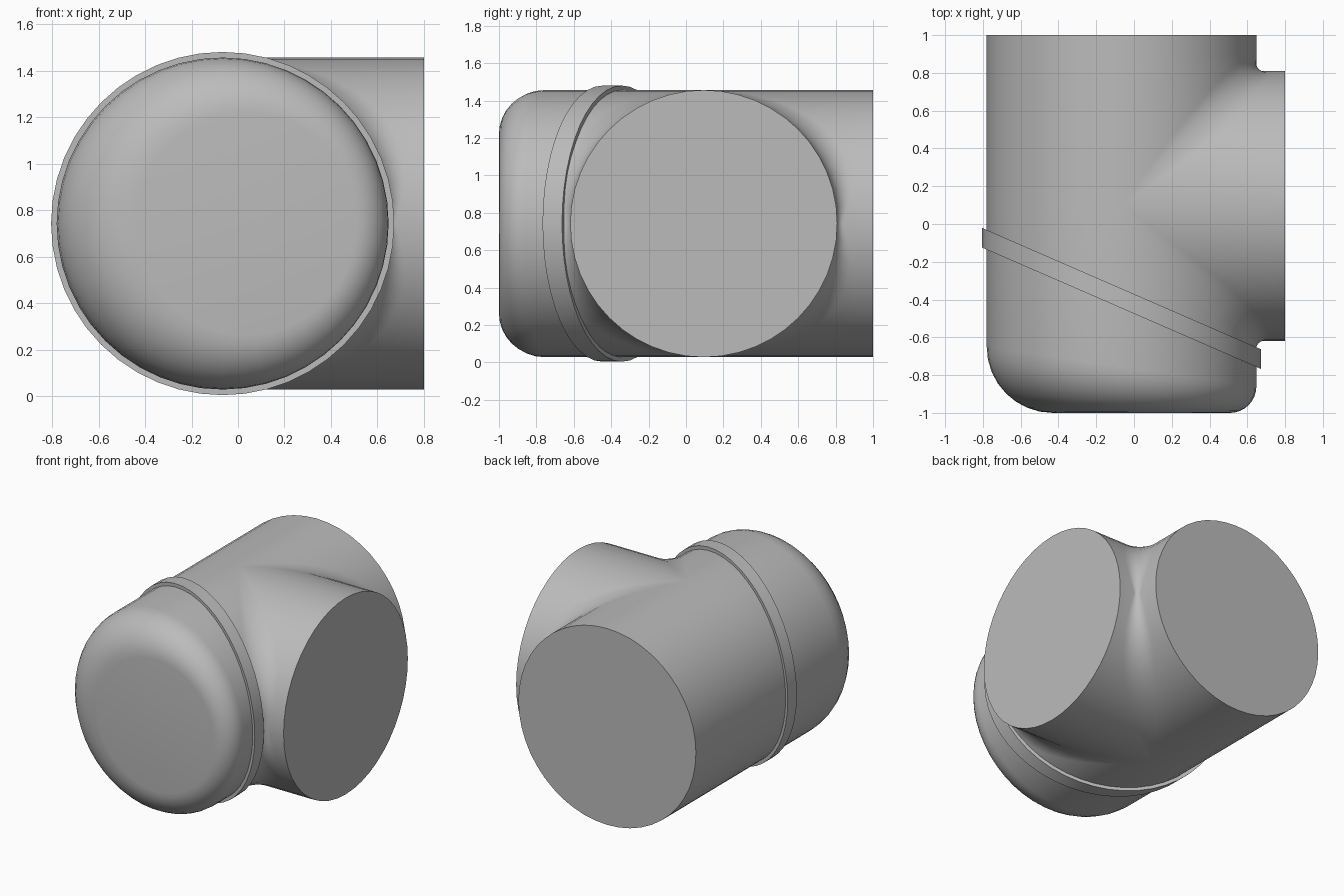
import bpy, bmesh, math

if "Cube" in bpy.data.objects:
    bpy.data.objects.remove(bpy.data.objects["Cube"])

SEG = 48                       # sides of the round pipes
R, RING_R = 0.714, 0.738       # pipe and collar radius
XC, YC, ZC = -0.066, 0.095, 0.742
Y_FRONT, Y_BACK, X_END = -1.0, 1.0, 0.8

grey = bpy.data.materials.new("pipe grey")
grey.diffuse_color = (0.5, 0.5, 0.5, 1)
grey.use_nodes = True
grey.node_tree.nodes["Principled BSDF"].inputs["Base Color"].default_value = grey.diffuse_color


def ang(i):
    return 2 * math.pi * i / SEG


def width(a):
    """Half width of the joint at this angle."""
    return R * max(0.0, math.cos(a))


def fillet(a):
    """Size of the soft blend: small at the crotch, broad towards the top."""
    return (0.03 + 0.25 * abs(math.sin(a))) * max(0.0, math.cos(a))


def strip(bm, rows, closed=False):
    """Join equal-length rows of points with quads; returns the vertices."""
    vs = [[bm.verts.new(p) for p in row] for row in rows]
    last = len(vs) if closed else len(vs) - 1
    for i in range(last):
        a, b = vs[i], vs[(i + 1) % len(vs)]
        for j in range(len(a) - 1):
            bm.faces.new((a[j], b[j], b[j + 1], a[j + 1]))
    return vs


def finish(bm, name, angle=35):
    bmesh.ops.remove_doubles(bm, verts=bm.verts, dist=1e-4)
    bmesh.ops.dissolve_degenerate(bm, edges=bm.edges, dist=1e-5)
    bmesh.ops.recalc_face_normals(bm, faces=bm.faces)
    me = bpy.data.meshes.new(name)
    bm.to_mesh(me)
    bm.free()
    me.materials.append(grey)
    ob = bpy.data.objects.new(name, me)
    bpy.context.collection.objects.link(ob)
    bpy.ops.object.select_all(action='DESELECT')
    ob.select_set(True)
    bpy.context.view_layer.objects.active = ob
    bpy.ops.object.shade_smooth_by_angle(angle=math.radians(angle))
    return ob


def barrel_point(a, r, y):
    return (XC + r * math.cos(a), y, ZC + r * math.sin(a))


bm = bmesh.new()

# Main barrel, front part: nose rounding is larger on the left than the right
front = []
for i in range(SEG):
    a = ang(i)
    e = 0.245 - 0.105 * math.cos(a)
    row = []
    for k in range(9):
        t = math.pi / 2 * k / 8
        row.append(barrel_point(a, R - e + e * math.sin(t), Y_FRONT + e * (1 - math.cos(t))))
    row.append(barrel_point(a, R, YC - width(a) - fillet(a)))
    front.append(row)
vs = strip(bm, front, closed=True)
bm.faces.new([v[0] for v in vs])

# Main barrel, back part with its flat end
back = [[barrel_point(ang(i), R, y) for y in
         (YC + width(ang(i)) + fillet(ang(i)), 0.9, Y_BACK)] for i in range(SEG)]
vs = strip(bm, back, closed=True)
bm.faces.new([v[-1] for v in vs])

# Side branch: both halves start at the mitred joint and run to the end
branch = []
for i in range(SEG):
    b = ang(i)
    c = math.cos(b)
    a = math.acos(min(1, abs(c)))
    start = XC + width(a) + fillet(a)
    branch.append([(x, YC + R * c, ZC + R * math.sin(b)) for x in (start, X_END)])
vs = strip(bm, branch, closed=True)
bm.faces.new([v[-1] for v in vs])

# Concave blends between barrel and branch, front and back
for side in (-1, 1):
    rows = []
    for i in range(-SEG // 4, SEG // 4 + 1):
        a = ang(i)
        w, f = width(a), fillet(a)
        row = []
        for k in range(9):
            t = math.pi / 2 * k / 8
            row.append((XC + w + f - f * math.sin(t),
                        YC + side * (w + f - f * math.cos(t)),
                        ZC + R * math.sin(a)))
        rows.append(row)
    strip(bm, rows)
finish(bm, "pipe_tee")

# Slanted collar around the barrel
bm = bmesh.new()
rows = []
for i in range(SEG):
    a = ang(i)
    row = []
    for r, off in ((R - 0.01, -0.052), (RING_R, -0.052), (RING_R, 0.052), (R - 0.01, 0.052)):
        x, _, z = barrel_point(a, r, 0)
        row.append((x, -0.394 - 0.435 * (x - XC) + off, z))
    rows.append(row)
strip(bm, rows, closed=True)
finish(bm, "slanted_collar", 30)
